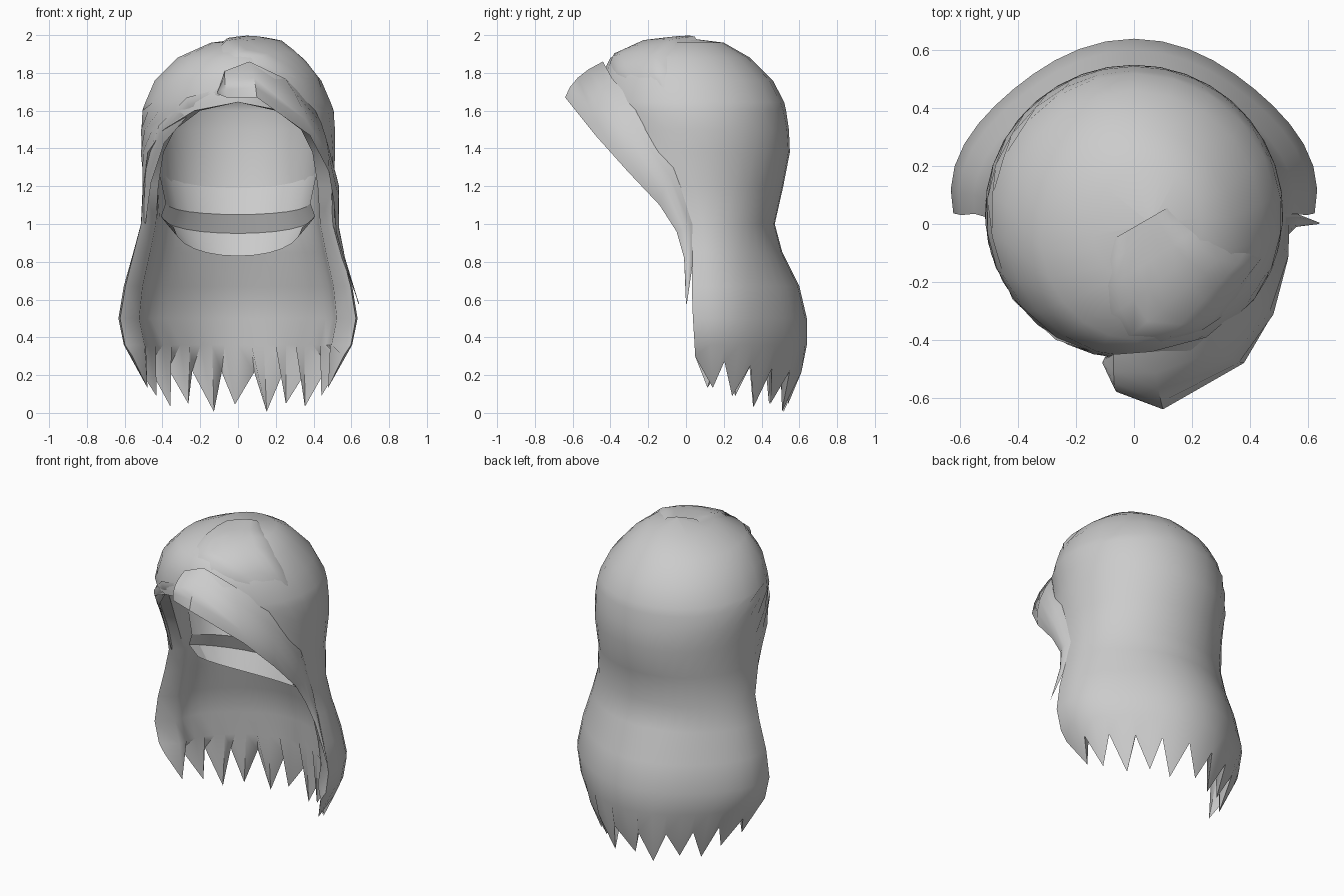
import bpy, bmesh, math
from mathutils import Vector
from mathutils.bvhtree import BVHTree

if "Cube" in bpy.data.objects:
    bpy.data.objects.remove(bpy.data.objects["Cube"])

grey = bpy.data.materials.new("hair grey")
grey.diffuse_color = (0.6, 0.6, 0.6, 1)
grey.use_nodes = True
grey.node_tree.nodes["Principled BSDF"].inputs["Base Color"].default_value = grey.diffuse_color


def finish(bm, name, angle=50, facing=None):
    bmesh.ops.remove_doubles(bm, verts=bm.verts, dist=0.0005)
    bmesh.ops.recalc_face_normals(bm, faces=bm.faces)
    if facing and sum(f.normal.dot(facing) * f.calc_area() for f in bm.faces) < 0:
        bmesh.ops.reverse_faces(bm, faces=bm.faces)
    me = bpy.data.meshes.new(name)
    bm.to_mesh(me)
    bm.free()
    me.materials.append(grey)
    ob = bpy.data.objects.new(name, me)
    bpy.context.collection.objects.link(ob)
    bpy.ops.object.select_all(action='DESELECT')
    ob.select_set(True)
    bpy.context.view_layer.objects.active = ob
    bpy.ops.object.shade_smooth_by_angle(angle=math.radians(angle))
    return ob


def skin(bm, rows, closed=False):
    n = len(rows[0])
    for a, b in zip(rows, rows[1:]):
        for j in range(n if closed else n - 1):
            k = (j + 1) % n
            bm.faces.new((a[j], a[k], b[k], b[j]))


# Main hair: rings of (z, half width, centre x, centre y, depth, half sweep angle, thickness)
RINGS = [
    (1.985, 0.001, 0.06, 0.00, 0.001, 180, 0.0),
    (1.96, 0.19, 0.045, -0.01, 0.21, 180, 0.05),
    (1.88, 0.335, 0.01, -0.03, 0.37, 180, 0.06),
    (1.76, 0.445, 0.0, 0.00, 0.46, 180, 0.07),
    (1.645, 0.495, 0.0, 0.025, 0.495, 180, 0.07),
    (1.60, 0.51, 0.0, 0.03, 0.50, 153, 0.07),
    (1.50, 0.515, 0.0, 0.04, 0.505, 130, 0.08),
    (1.38, 0.515, 0.0, 0.04, 0.51, 112, 0.09),
    (1.20, 0.505, 0.0, 0.03, 0.485, 97, 0.08),
    (1.00, 0.515, 0.0, 0.06, 0.41, 95, 0.08),
    (0.85, 0.555, 0.0, 0.08, 0.43, 96, 0.09),
    (0.67, 0.605, 0.0, 0.10, 0.50, 98, 0.10),
    (0.50, 0.633, 0.0, 0.11, 0.53, 98, 0.11),
    (0.36, 0.605, 0.0, 0.11, 0.53, 97, 0.11),
]
SPIKES = 11
COLS = 2 * SPIKES + 1


def on_ring(t, z, w, cx, cy, d, sweep, inset=0.0):
    a = t * math.radians(sweep)
    # the long lower part is flattened at its back corners
    k = 1 - 0.06 * min(1, max(0, (1.0 - z) / 0.3)) * math.sin(2 * a) ** 2
    w, d = max(w - inset, 0.001), max(d - inset, 0.001)
    return (cx + k * w * math.sin(a), cy + k * d * math.cos(a), z)


def hair_body():
    bm = bmesh.new()
    ts = [2 * j / (COLS - 1) - 1 for j in range(COLS)]
    layers = []
    for inner in (False, True):
        rows = []
        for z, w, cx, cy, d, s, th in RINGS:
            drop = 0.06 if inner and z > 1.7 else 0
            sweep = s - 7 if inner and z < 1.1 else s
            rows.append([bm.verts.new(on_ring(t, z - drop, w, cx, cy, d, sweep,
                                              th if inner else 0)) for t in ts])
        # pointed hem: odd columns are tips, even columns are notches
        hem = []
        for j, t in enumerate(ts):
            if j % 2:
                wob = 0.04 * (j // 2 % 2)
                tt = t + 0.02 * math.sin(5 * j)
                p = on_ring(tt, 0.005 + wob * (1 - t * t) + 0.17 * abs(t) ** 3,
                            0.48, 0, 0.10, 0.44, 95)
            else:
                z = 0.24 + 0.06 * t * t + 0.025 * math.sin(3 * j)
                p = on_ring(t, z, 0.565, 0, 0.11, 0.51, 97)
            hem.append(bm.verts.new(p))
        rows.append(hem)
        skin(bm, rows)
        layers.append(rows)
    # rim of the face opening
    out, inn = layers
    for i in range(4, len(out) - 1):
        for j in (0, COLS - 1):
            bm.faces.new((out[i][j], out[i + 1][j], inn[i + 1][j], inn[i][j]))
    return finish(bm, "hair_body", 65)


def nape_bands():
    # stepped bands inside the back: (z, side lift, half width, back y)
    bm = bmesh.new()
    rows = []
    for z, lift, w, back in ((1.19, 0.11, 0.425, 0.43), (1.05, 0.06, 0.385, 0.34),
                             (0.95, 0.09, 0.41, 0.38), (0.83, 0.15, 0.34, 0.33)):
        row = []
        for j in range(13):
            t = j / 6 - 1
            a = t * math.radians(85)
            row.append(bm.verts.new((w * math.sin(a), 0.05 + (back - 0.05) * math.cos(a),
                                     z + lift * t * t)))
        rows.append(row)
    skin(bm, rows)
    return finish(bm, "nape_bands", 20, Vector((0, -1, 0)))


CENTRE = Vector((0, 0.03, 1.45))


def lock(name, stations, bulge):
    # strand with a rounded outer face between an upper and a lower edge
    bm = bmesh.new()
    rows = []
    for up, low in stations:
        u, l = Vector(up), Vector(low)
        mid = (u + l) / 2
        d = mid - CENTRE
        d.z = max(d.z, 0) * 0.5
        d.normalize()
        h = bulge * min(1, (u - l).length / 0.15)
        row = [u.lerp(l, k / 4) + d * h * 4 * (k / 4) * (1 - k / 4) for k in range(5)]
        row.append(mid - d * 0.1 * h)
        rows.append([bm.verts.new(p) for p in row])
    skin(bm, rows, True)
    bm.faces.new(rows[0])
    bm.faces.new(rows[-1][::-1])
    return finish(bm, name)


body = hair_body()
nape_bands()

# Long fringe sweeping across the forehead to a point
lock("swept_fringe", [
    ((-0.10, -0.46, 1.72), (-0.11, -0.48, 1.69)),
    ((-0.07, -0.45, 1.81), (-0.06, -0.58, 1.67)),
    ((0.06, -0.44, 1.86), (0.10, -0.64, 1.67)),
    ((0.25, -0.39, 1.77), (0.38, -0.48, 1.47)),
    ((0.40, -0.26, 1.62), (0.48, -0.31, 1.28)),
    ((0.49, -0.06, 1.31), (0.51, -0.14, 1.10)),
    ((0.50, 0.05, 1.00), (0.52, -0.05, 0.96)),
    ((0.55, 0.04, 0.82), (0.56, -0.01, 0.82)),
    ((0.64, 0.005, 0.58), (0.638, 0.0, 0.575))], 0.035)

# Short strand framing the other side of the face
lock("side_strand", [
    ((-0.08, -0.46, 1.72), (-0.10, -0.45, 1.67)),
    ((-0.27, -0.40, 1.67), (-0.25, -0.38, 1.59)),
    ((-0.42, -0.26, 1.52), (-0.39, -0.25, 1.43)),
    ((-0.485, -0.09, 1.34), (-0.46, -0.09, 1.22)),
    ((-0.50, 0.04, 1.05), (-0.49, 0.02, 1.0))], 0.015)


def crown_layer(stations):
    # thin raised layer that follows the cap from the parting to the side
    tree = BVHTree.FromObject(body, bpy.context.evaluated_depsgraph_get())
    bm = bmesh.new()
    rows = []
    n = 8
    for i, (a, b) in enumerate(stations):
        row = []
        for k in range(n + 1):
            p = Vector(a).lerp(Vector(b), k / n)
            hit, nor, _, _ = tree.ray_cast(Vector((p.x, p.y, 3)), Vector((0, 0, -1)))
            edge = k in (0, n) or i == len(stations) - 1
            row.append(bm.verts.new(hit + (hit - CENTRE).normalized() * (-0.005 if edge else 0.015)))
        rows.append(row)
    skin(bm, rows)
    return finish(bm, "crown_layer", 40, Vector((0, 0, 1)))


crown_layer([((0.12, 0.06), (-0.07, -0.05)), ((0.16, 0.02), (-0.09, -0.13)),
             ((0.21, -0.02), (-0.10, -0.22)), ((0.27, -0.05), (-0.09, -0.32)),
             ((0.33, -0.08), (-0.05, -0.41)), ((0.39, -0.09), (0.08, -0.42)),
             ((0.44, -0.10), (0.22, -0.38)), ((0.47, -0.08), (0.34, -0.30))])
